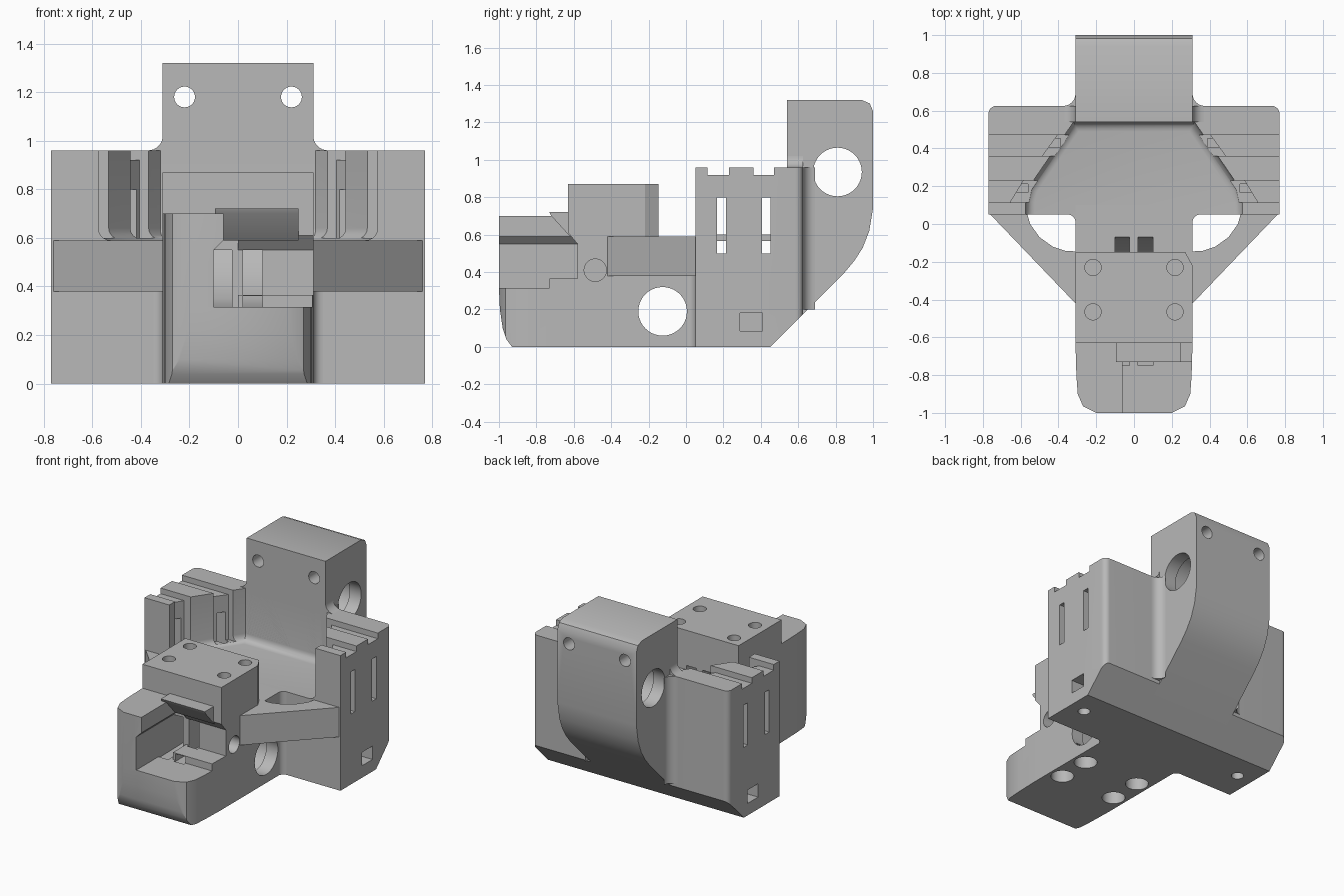
import bpy, bmesh
from math import sin, cos, pi, radians

if "Cube" in bpy.data.objects:
    bpy.data.objects.remove(bpy.data.objects["Cube"], do_unlink=True)

grey = bpy.data.materials.new("printed_grey")
grey.use_nodes = True
COLOUR = (0.48, 0.48, 0.48, 1)
grey.diffuse_color = COLOUR
grey.node_tree.nodes["Principled BSDF"].inputs["Base Color"].default_value = COLOUR

PLACE = {"x": lambda a, b, t: (t, a, b),
         "y": lambda a, b, t: (a, t, b),
         "z": lambda a, b, t: (a, b, t)}
parts = []


def prism(name, pts, axis, lo, hi, keep=True, soft=0):
    """Extrude a flat outline along an axis; soft rounds the lowest edges."""
    bm = bmesh.new()
    put = PLACE[axis]
    low = [bm.verts.new(put(a, b, lo)) for a, b in pts]
    high = [bm.verts.new(put(a, b, hi)) for a, b in pts]
    base = bm.faces.new(low)
    bm.faces.new(high)
    for i in range(len(pts)):
        j = (i + 1) % len(pts)
        bm.faces.new((low[i], low[j], high[j], high[i]))
    if soft:
        bmesh.ops.bevel(bm, geom=list(base.edges), offset=soft, segments=5,
                        profile=0.5, affect="EDGES")
    bmesh.ops.recalc_face_normals(bm, faces=bm.faces)
    mesh = bpy.data.meshes.new(name)
    bm.to_mesh(mesh)
    bm.free()
    mesh.materials.append(grey)
    ob = bpy.data.objects.new(name, mesh)
    bpy.context.collection.objects.link(ob)
    if keep:
        parts.append(ob)
    else:
        ob.hide_render = True
    return ob


def cut(targets, pts, axis, lo, hi, soft=0):
    """Subtract a prism from each target."""
    tool = prism("cutter", pts, axis, lo, hi, False, soft)
    for ob in targets:
        mod = ob.modifiers.new("cut", "BOOLEAN")
        mod.operation, mod.solver, mod.object = "DIFFERENCE", "EXACT", tool
        bpy.context.view_layer.update()
        deps = bpy.context.evaluated_depsgraph_get()
        mesh = bpy.data.meshes.new_from_object(ob.evaluated_get(deps))
        ob.modifiers.clear()
        ob.data = mesh
    bpy.data.objects.remove(tool, do_unlink=True)


def circle(a, b, r, n=40):
    return [(a + r * cos(2 * pi * i / n), b + r * sin(2 * pi * i / n)) for i in range(n)]


def rect(a0, b0, a1, b1):
    return [(a0, b0), (a1, b0), (a1, b1), (a0, b1)]


def corner(a, b, da, db, r):
    """Sliver between a square corner and its rounding arc."""
    arc = [(a + da * r * (1 - cos(t)), b + db * r * (1 - sin(t)))
           for t in (i * pi / 16 for i in range(9))]
    return [(a, b)] + arc


def flip(pts, s):
    return [(s * a, b) for a, b in pts]


def span(s, a, b):
    return sorted((s * a, s * b))


# Main solids
half = [(0.31, -0.63), (0.305, -0.8), (0.298, -0.9), (0.27, -0.965), (0.2, -1)]
nose = prism("front_nose", half + flip(half[::-1], -1), "z", 0, 0.7)
spine = prism("spine_and_top_block",
              [(-0.63, 0), (0.1, 0), (0.1, 0.59), (-0.148, 0.59), (-0.148, 0.87), (-0.63, 0.87)],
              "x", -0.31, 0.31)
wings = prism("wing_block",
              [(0.05, 0), (0.45, 0), (0.625, 0.175), (0.625, 0.96), (0.47, 0.96),
               (0.47, 0.92), (0.36, 0.92), (0.36, 0.96), (0.23, 0.96), (0.23, 0.92),
               (0.115, 0.92), (0.115, 0.96), (0.05, 0.96)], "x", -0.77, 0.77)
tower = prism("back_tower",
              [(0.54, 1.32), (0.54, 0.09), (0.85, 0.4), (0.9, 0.46), (0.945, 0.53),
               (0.98, 0.62), (1, 0.74), (1, 1.26), (0.982, 1.302), (0.94, 1.32)],
              "x", -0.31, 0.31)

# Cradle between the wings, open at the front
wall = [(0.575, -0.3), (0.575, 0.12), (0.56, 0.19), (0.32, 0.54)]
cut([wings], wall + flip(wall[::-1], -1), "z", 0.59, 1.2, 0.05)

for s in (1, -1):
    side = "left" if s > 0 else "right"
    # Strap grooves, side slots and tunnels
    cut([wings], flip([(0.5, 0.115), (0.655, 0.115), (0.585, 0.23), (0.5, 0.23)], s), "z", 0.6, 1.2)
    cut([wings], flip([(0.3, 0.36), (0.485, 0.36), (0.405, 0.47), (0.3, 0.47)], s), "z", 0.6, 1.2)
    for y, inner in ((0.19, 0.56), (0.43, 0.39)):
        cut([wings], rect(y - 0.023, 0.5, y + 0.023, 0.8), "x", *span(s, inner, 0.9))
    # Nut pocket, screw hole and rounded back corner
    cut([wings], rect(0.29, 0.085, 0.41, 0.18), "x", *span(s, 0.66, 0.9))
    cut([wings], circle(s * 0.65, 0.27, 0.04, 20), "z", -0.1, 0.08)
    cut([wings], corner(s * 0.77, 0.625, -s, -1, 0.04), "z", -0.1, 1.1)
    # Concave fillets where the wings meet tower and spine
    prism("back_fillet_" + side, corner(s * 0.31, 0.625, s, 1, 0.065), "z", 0.2, 0.96)
    prism("top_fillet_" + side, corner(s * 0.31, 0.96, s, 1, 0.06), "y", 0.54, 0.625)
    prism("front_fillet_" + side, corner(s * 0.31, 0.05, s, -1, 0.04), "z", 0, 0.59)
    # Diagonal brace
    prism("brace_" + side,
          flip([(0.77, 0.06), (0.31, -0.42), (0.3, -0.42), (0.3, -0.145), (0.36, -0.143),
                (0.43, -0.12), (0.5, -0.07), (0.55, 0), (0.575, 0.09), (0.77, 0.09)], s),
          "z", 0.38, 0.59)
    # Screw holes
    cut([tower], circle(s * 0.22, 1.18, 0.043, 24), "y", 0.4, 1.1)
    for y in (-0.23, -0.465):
        cut([spine], circle(s * 0.217, y, 0.043, 24), "z", 0.62, 1)
        cut([spine], circle(s * 0.217, y, 0.075, 24), "z", -0.1, 0.12)
    cut([spine], circle(-0.485, 0.41, 0.06, 24), "x", *span(s, 0.2, 0.4))
for y in (0.19, 0.43):
    cut([wings], rect(y - 0.023, 0.5, y + 0.023, 0.565), "x", -0.9, 0.9)

# Rod bores with wider middles
for ob, y, z in ((spine, -0.125, 0.19), (tower, 0.81, 0.935)):
    cut([ob], circle(y, z, 0.13), "x", -0.5, 0.5)
    cut([ob], circle(y, z, 0.148), "x", -0.22, 0.22)

# Connector pocket, open to the front and one side, with an undercut wall
cut([nose, spine], [(-1.1, 0.315), (-0.73, 0.315), (-0.73, 0.365), (-0.58, 0.365),
                    (-0.58, 0.55), (-0.63, 0.61), (-0.63, 0.71), (-1.1, 0.71)], "x", -0.06, 0.4)
cut([nose, spine], [(-0.1, 0.315), (0, 0.315), (0, 0.59), (-0.06, 0.59), (-0.1, 0.55)],
    "y", -1.1, -0.58)

# Wire channels curving up behind the top block
for x0, x1 in ((-0.1, -0.025), (0.02, 0.1)):
    cut([nose, spine], [(-0.75, 0.305), (-0.4, 0.31), (-0.27, 0.35), (-0.16, 0.44), (-0.09, 0.53),
                        (-0.06, 0.62), (-0.148, 0.62), (-0.25, 0.56), (-0.35, 0.55), (-0.6, 0.55),
                        (-0.6, 0.36), (-0.75, 0.36)], "x", x0, x1)
prism("pocket_lip", [(-0.73, 0.72), (-0.62, 0.72), (-0.62, 0.59), (-0.72, 0.7)], "x", -0.095, 0.25)

# Rounded toe and chamfered block corner
cut([nose], [(-1.1, 0.31), (-1, 0.31), (-0.995, 0.2), (-0.98, 0.1), (-0.96, 0.04),
             (-0.93, 0), (-0.93, -0.1), (-1.1, -0.1)], "x", -0.5, 0.5)
cut([spine], [(0.27, -0.147), (0.27, -0.1), (0.4, -0.1), (0.4, -0.22), (0.31, -0.22)], "z", 0.59, 1)

# Smooth rounded surfaces, keep edges sharp
bpy.ops.object.select_all(action="DESELECT")
for ob in parts:
    ob.select_set(True)
bpy.context.view_layer.objects.active = wings
bpy.ops.object.shade_smooth_by_angle(angle=radians(28))
